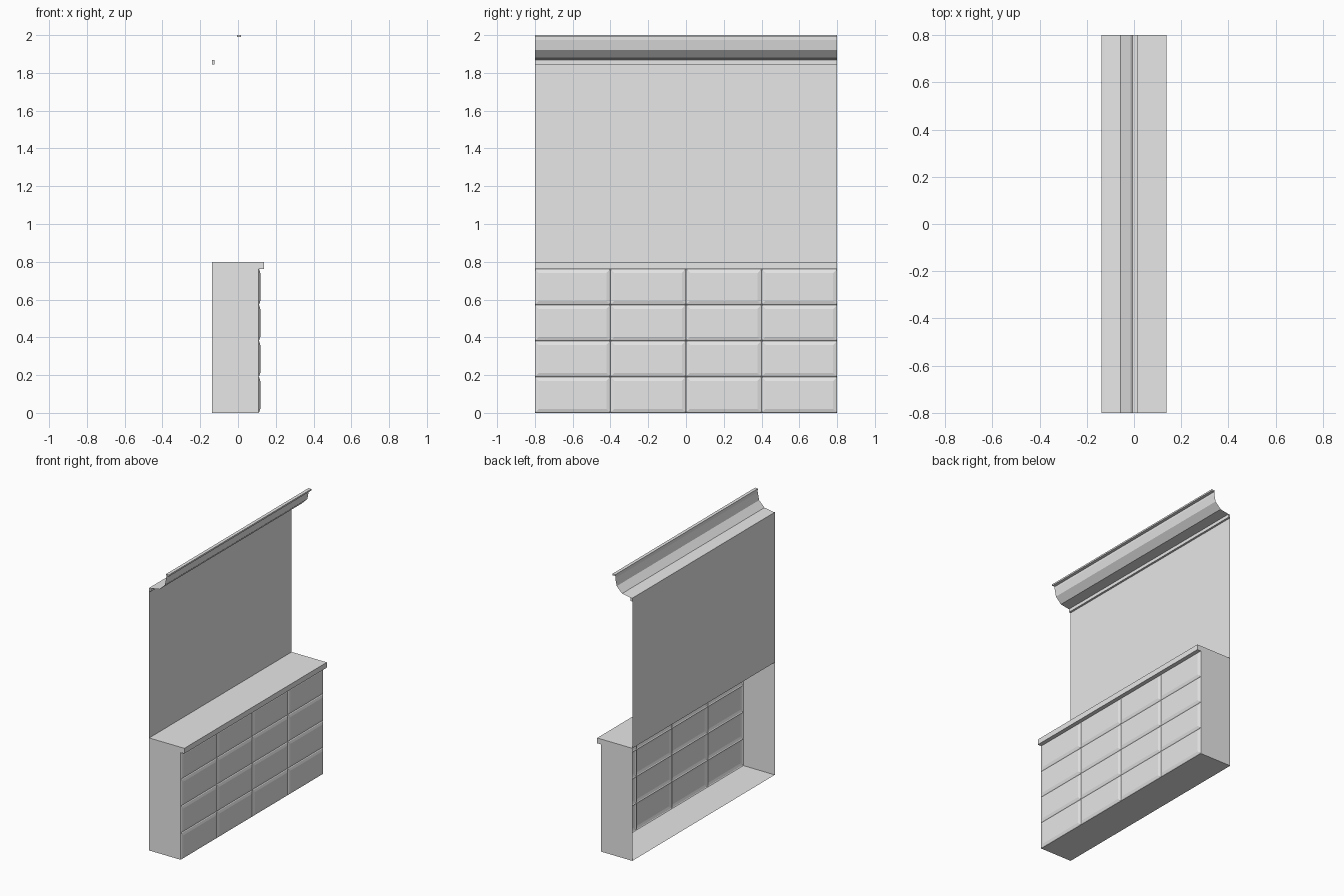
import bpy, bmesh

cube = bpy.data.objects.get("Cube")
if cube:
    bpy.data.objects.remove(cube, do_unlink=True)

HALF = 0.8      # half length along y
BACK = -0.138   # wall side
FACE = 0.109    # drawer side of the carcass
LIP = 0.762     # underside of the worktop edge

grey = bpy.data.materials.new("light_grey")
grey.use_nodes = True
colour = (0.8, 0.8, 0.8, 1)
grey.diffuse_color = colour
grey.node_tree.nodes["Principled BSDF"].inputs["Base Color"].default_value = colour


def finish(name, bm):
    mesh = bpy.data.meshes.new(name)
    bm.to_mesh(mesh)
    bm.free()
    mesh.materials.append(grey)
    obj = bpy.data.objects.new(name, mesh)
    bpy.context.collection.objects.link(obj)
    return obj


def sweep(name, profile, closed=False, caps=False):
    """Extrude an x-z profile along y."""
    bm = bmesh.new()
    near, far = [[bm.verts.new((x, y, z)) for x, z in profile] for y in (-HALF, HALF)]
    count = len(profile)
    for i in range(count if closed else count - 1):
        j = (i + 1) % count
        bm.faces.new((near[i], near[j], far[j], far[i]))
    if caps:
        bm.faces.new(near[::-1])
        bm.faces.new(far)
    return finish(name, bm)


def strip(name, x0, x1, z0, z1):
    return sweep(name, [(x0, z0), (x0, z1), (x1, z1), (x1, z0)], True, True)


# Cabinet: worktop with front lip, floor and end walls, open at the back
sweep("worktop", [(BACK, 0.8), (0.138, 0.8), (0.138, LIP), (FACE, LIP)])
sweep("cabinet_floor", [(FACE, 0), (BACK, 0)])
outline = [(BACK, 0), (FACE, 0), (FACE, LIP), (0.138, LIP), (0.138, 0.8), (BACK, 0.8)]
for side, y in (("right", -HALF), ("left", HALF)):
    bm = bmesh.new()
    points = outline if y < 0 else outline[::-1]
    bm.faces.new([bm.verts.new((x, y, z)) for x, z in points])
    finish("end_wall_" + side, bm)

# Drawer fronts: a four by four sheet of raised panels with sloping borders
bm = bmesh.new()
N = 4
rows = [[bm.verts.new((FACE, -HALF + 2 * HALF * c / N, LIP * r / N))
         for c in range(N + 1)] for r in range(N + 1)]
for r in range(N):
    for c in range(N):
        bm.faces.new((rows[r][c], rows[r][c + 1], rows[r + 1][c + 1], rows[r + 1][c]))
panels = bm.faces[:]
bm.normal_update()
for thickness, depth in ((0.006, 0.004), (0.024, 0.005)):
    bmesh.ops.inset_individual(bm, faces=panels, thickness=thickness, depth=depth)
    bm.normal_update()
finish("drawer_fronts", bm)

# Wall panel above the worktop
sweep("wall_panel", [(BACK, 0.8), (BACK, 1.845)])

# Cornice: lower bead, faceted curve and top bead
strip("cornice_lower_bead", BACK, -0.124, 1.844, 1.867)
sweep("cornice_curve", [(-0.124, 1.867), (-0.057, 1.878), (-0.015, 1.92),
                        (-0.004, 1.974), (-0.004, 1.989)])
strip("cornice_top_bead", -0.006, 0.017, 1.989, 2.0)
